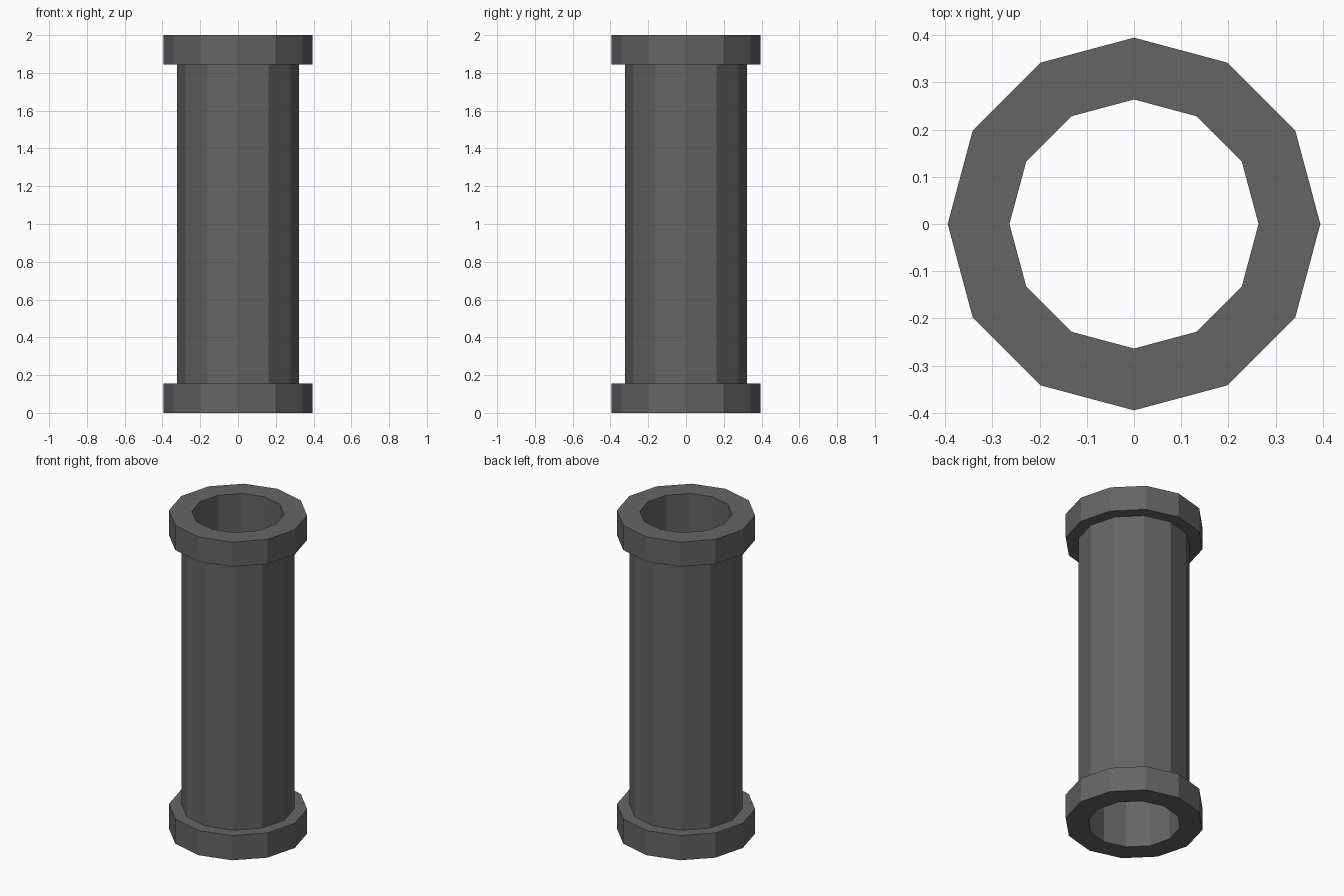
import bpy, bmesh, math

if "Cube" in bpy.data.objects:
    bpy.data.objects.remove(bpy.data.objects["Cube"])

SIDES = 12
R_FLANGE, R_BODY, R_BORE = 0.395, 0.322, 0.264
HEIGHT, FLANGE = 2.0, 0.155

# Closed cross-section (radius, z), counter-clockwise
profile = [
    (R_BORE, 0), (R_FLANGE, 0), (R_FLANGE, FLANGE), (R_BODY, FLANGE),
    (R_BODY, HEIGHT - FLANGE), (R_FLANGE, HEIGHT - FLANGE),
    (R_FLANGE, HEIGHT), (R_BORE, HEIGHT),
]

# Flanged pipe: sweep the cross-section around z
bm = bmesh.new()
rings = []
for i in range(SIDES):
    a = 2 * math.pi * i / SIDES
    rings.append([bm.verts.new((r * math.cos(a), r * math.sin(a), z)) for r, z in profile])
n = len(profile)
for i in range(SIDES):
    a, b = rings[i], rings[(i + 1) % SIDES]
    for j in range(n):
        k = (j + 1) % n
        bm.faces.new((a[j], b[j], b[k], a[k]))
bmesh.ops.recalc_face_normals(bm, faces=bm.faces)

mesh = bpy.data.meshes.new("flanged_pipe")
bm.to_mesh(mesh)
bm.free()
pipe = bpy.data.objects.new("flanged_pipe", mesh)
bpy.context.collection.objects.link(pipe)

# Dark grey metal
mat = bpy.data.materials.new("dark grey")
mat.diffuse_color = (0.13, 0.13, 0.13, 1)
mat.use_nodes = True
mat.node_tree.nodes["Principled BSDF"].inputs["Base Color"].default_value = mat.diffuse_color
mesh.materials.append(mat)
